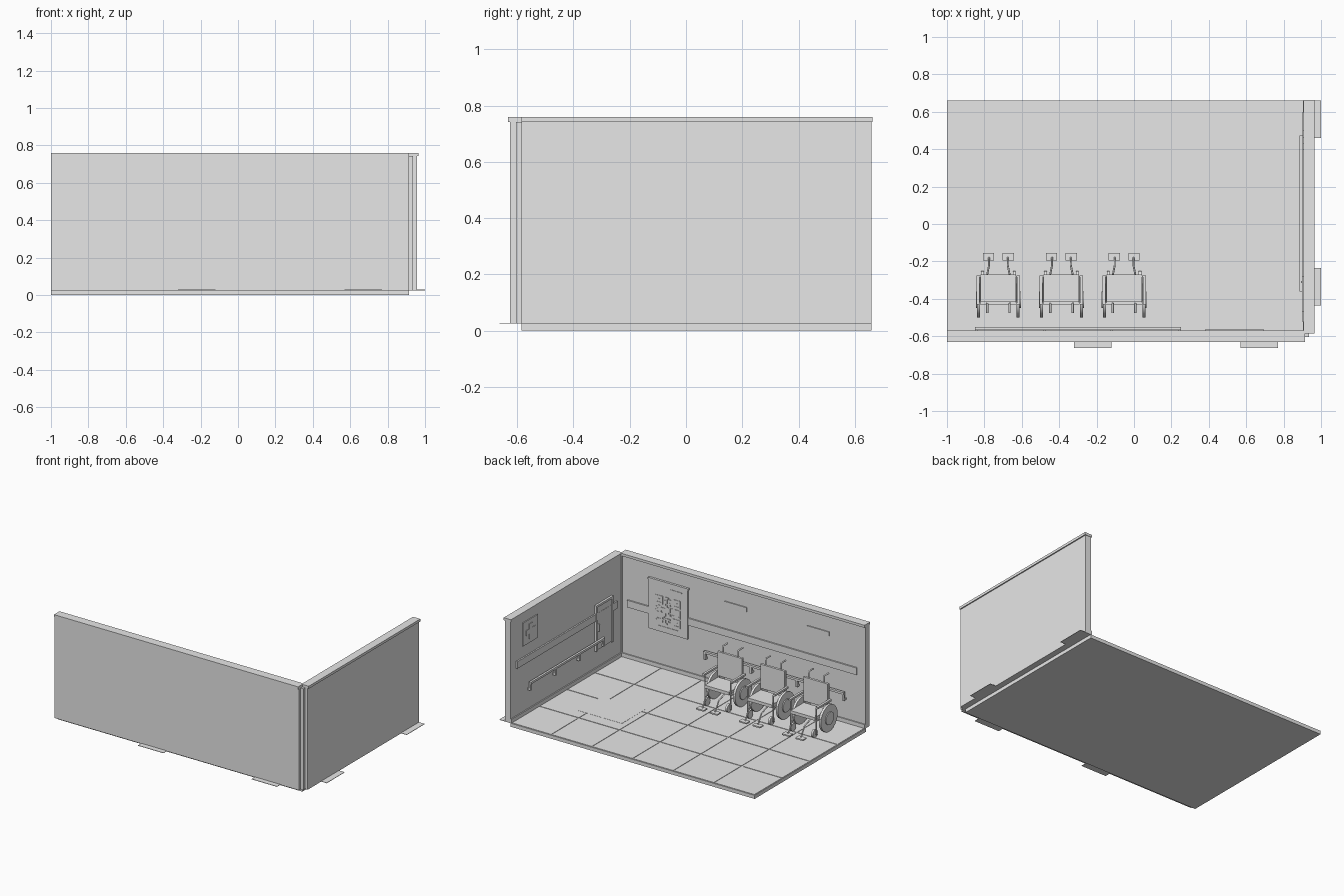
import bpy, math, random
from mathutils import Vector

if "Cube" in bpy.data.objects:
    bpy.data.objects.remove(bpy.data.objects["Cube"])

grey = bpy.data.materials.new("plain grey")
grey.use_nodes = True
grey.diffuse_color = (0.8, 0.8, 0.8, 1)
grey.node_tree.nodes["Principled BSDF"].inputs["Base Color"].default_value = (0.8, 0.8, 0.8, 1)


def mesh_object(name, verts, faces):
    mesh = bpy.data.meshes.new(name)
    mesh.from_pydata(verts, [], faces)
    mesh.materials.append(grey)
    ob = bpy.data.objects.new(name, mesh)
    bpy.context.scene.collection.objects.link(ob)
    return ob


def boxes(name, spans):
    """One object made of boxes, each given as (x0, x1, y0, y1, z0, z1)."""
    verts, faces = [], []
    for x0, x1, y0, y1, z0, z1 in spans:
        n = len(verts)
        verts += [(x, y, z) for z in (z0, z1) for x, y in ((x0, y0), (x1, y0), (x1, y1), (x0, y1))]
        faces += [(n + 3, n + 2, n + 1, n), (n + 4, n + 5, n + 6, n + 7)]
        faces += [(n + i, n + (i + 1) % 4, n + 4 + (i + 1) % 4, n + 4 + i) for i in range(4)]
    return mesh_object(name, verts, faces)


def smooth(ob):
    bpy.ops.object.select_all(action="DESELECT")
    ob.select_set(True)
    bpy.context.view_layer.objects.active = ob
    bpy.ops.object.shade_smooth_by_angle()


def disc(name, centre, radius, width):
    """Cylinder whose axle runs along x."""
    bpy.ops.mesh.primitive_cylinder_add(vertices=24, radius=radius, depth=width,
                                        location=centre, rotation=(0, math.pi / 2, 0))
    ob = bpy.context.object
    ob.name = name
    ob.data.materials.append(grey)
    smooth(ob)


def tube(name, paths, radius):
    curve = bpy.data.curves.new(name, "CURVE")
    curve.dimensions = "3D"
    curve.bevel_depth = radius
    curve.bevel_resolution = 1
    curve.use_fill_caps = True
    for path in paths:
        spline = curve.splines.new("POLY")
        spline.points.add(len(path) - 1)
        for point, co in zip(spline.points, path):
            point.co = (*co, 1)
    curve.materials.append(grey)
    ob = bpy.data.objects.new(name, curve)
    bpy.context.scene.collection.objects.link(ob)


FLOOR, INNER_Y, INNER_X = 0.025, -0.58, 0.912

# Floor slab, tiles and mat
boxes("floor", [(-1, 0.914, -0.585, 0.66, 0, FLOOR)])
cols, rows, gap = 6, 4, 0.005
w, d = (INNER_X + 1) / cols, (0.66 - INNER_Y) / rows
boxes("floor_tiles", [(-1 + i * w + gap, -1 + (i + 1) * w - gap,
                       INNER_Y + j * d + gap, INNER_Y + (j + 1) * d - gap, FLOOR, FLOOR + 0.003)
                      for i in range(cols) for j in range(rows)])
boxes("floor_mat", [(0.32, 0.66, 0, 0.26, FLOOR, FLOOR + 0.004)])

# Walls, corner post, caps and skirting
boxes("front_wall", [(-1, 0.914, -0.625, INNER_Y, FLOOR, 0.742)])
boxes("side_wall", [(INNER_X, 0.956, -0.585, 0.66, FLOOR, 0.742)])
boxes("corner_post", [(0.905, 0.936, -0.605, -0.575, FLOOR, 0.742)])
boxes("front_wall_cap", [(-1, 0.914, -0.632, -0.57, 0.742, 0.76)])
boxes("side_wall_cap", [(0.907, 0.964, -0.585, 0.663, 0.742, 0.76)])
boxes("skirting", [(-1, INNER_X, INNER_Y, -0.572, FLOOR, 0.055),
                   (0.904, INNER_X, INNER_Y, 0.66, FLOOR, 0.055)])

# Thin plates that stick out under the walls
boxes("wall_foot_plates", [(x, x + 0.2, -0.663, -0.585, FLOOR, FLOOR + 0.003) for x in (-0.32, 0.57)]
      + [(0.914, 1.0, y, y + 0.2, FLOOR, FLOOR + 0.003) for y in (-0.435, 0.46)])

# Bumper boards
boxes("front_bumper_board", [(-0.935, 0.863, INNER_Y, -0.57, 0.39, 0.44)])
boxes("side_bumper_board", [(0.902, INNER_X, -0.525, 0.6, 0.39, 0.44)])

# Handrails with brackets
boxes("front_handrail", [(-0.85, 0.25, -0.568, -0.55, 0.235, 0.25)]
      + [(x, x + 0.014, -0.564, -0.552, 0.19, 0.236) for x in (-0.85, -0.485, -0.125, 0.236)]
      + [(x, x + 0.014, INNER_Y, -0.552, 0.19, 0.203) for x in (-0.85, -0.485, -0.125, 0.236)])
rail_y = (-0.36, -0.09, 0.18, 0.459)
boxes("side_handrail", [(0.885, 0.9, -0.36, 0.473, 0.235, 0.25)]
      + [(0.887, 0.898, y, y + 0.014, 0.19, 0.236) for y in rail_y]
      + [(0.887, INNER_X, y, y + 0.014, 0.19, 0.203) for y in rail_y])

# Small door panel with frame and handle
boxes("door_panel", [(0.903, INNER_X, -0.465, -0.285, 0.18, 0.49)])
boxes("door_frame", [(0.897, INNER_X, -0.47, -0.455, 0.175, 0.5), (0.897, INNER_X, -0.295, -0.28, 0.175, 0.5),
                     (0.897, INNER_X, -0.455, -0.295, 0.485, 0.5)])
boxes("door_handle", [(0.893, 0.904, -0.315, -0.305, 0.31, 0.36)])

# First aid sign
boxes("aid_sign", [(0.906, INNER_X, 0.364, 0.53, 0.52, 0.685)])
boxes("aid_cross", [(0.902, 0.907, 0.43, 0.464, 0.55, 0.655), (0.902, 0.907, 0.395, 0.43, 0.585, 0.62),
                    (0.902, 0.907, 0.464, 0.499, 0.585, 0.62)])

# Notice board with a pattern of small squares
boxes("notice_board", [(0.385, 0.69, INNER_Y, -0.567, 0.29, 0.64), (0.38, 0.695, INNER_Y, -0.564, 0.637, 0.65)])
random.seed(4)
n = 17
cell = 0.195 / n


def filled(i, j):
    for ci, cj in ((2, 2), (2, n - 3), (n - 3, n - 3)):
        ring = max(abs(i - ci), abs(j - cj))
        if ring <= 3:
            return ring in (0, 2)
    return random.random() < 0.5


boxes("notice_pattern", [(0.44 + i * cell, 0.44 + (i + 1) * cell, -0.568, -0.564,
                          0.35 + j * cell, 0.35 + (j + 1) * cell)
                         for i in range(n) for j in range(n) if filled(i, j)])
boxes("notice_strips", [(0.455, 0.62, -0.568, -0.564, 0.322, 0.332), (0.43, 0.52, -0.568, -0.564, 0.6, 0.608)])

# Small wall plaques
boxes("wall_plaques", [(x, x + 0.172, INNER_Y, -0.573, 0.605, 0.635) for x in (-0.073, -0.718)])


def wheelchair(cx, tag):
    def name(part):
        return part + "_" + tag

    boxes(name("seat"), [(cx - 0.095, cx + 0.095, -0.42, -0.27, 0.15, 0.172)])
    boxes(name("backrest"), [(cx - 0.095, cx + 0.095, -0.432, -0.415, 0.185, 0.355)])
    frame, handles, arms, plates = [], [], [], []
    for s in (-1, 1):
        def at(x, y, z):
            return Vector((cx + s * x, y, z))
        # Side frame, footrest hanger and push handle
        frame += [[at(0.095, -0.425, 0.11), at(0.095, -0.425, 0.355)],
                  [at(0.1, -0.425, 0.145), at(0.1, -0.28, 0.145)],
                  [at(0.1, -0.28, 0.05), at(0.1, -0.28, 0.24)],
                  [at(0.06, -0.27, 0.15), at(0.05, -0.22, 0.12), at(0.05, -0.18, 0.055)]]
        handles.append([at(0.06, -0.425, 0.34), at(0.06, -0.425, 0.4), at(0.06, -0.475, 0.4)])
        arms.append((cx + s * 0.108 - 0.008, cx + s * 0.108 + 0.008, -0.43, -0.275, 0.235, 0.248))
        plates.append((cx + s * 0.053 - 0.03, cx + s * 0.053 + 0.03, -0.195, -0.155, 0.047, 0.056))
        # Wheels
        disc(name("tyre"), at(0.106, -0.405, 0.122), 0.094, 0.016)
        disc(name("hub"), at(0.11, -0.405, 0.122), 0.045, 0.022)
        disc(name("caster"), at(0.085, -0.28, 0.055), 0.028, 0.014)
    frame.append([(cx - 0.1, -0.405, 0.122), (cx + 0.1, -0.405, 0.122)])
    tube(name("frame"), frame, 0.005)
    tube(name("push_handles"), handles, 0.006)
    boxes(name("armrests"), arms)
    boxes(name("footplates"), plates)


for cx, tag in ((-0.725, "right"), (-0.388, "middle"), (-0.053, "left")):
    wheelchair(cx, tag)
